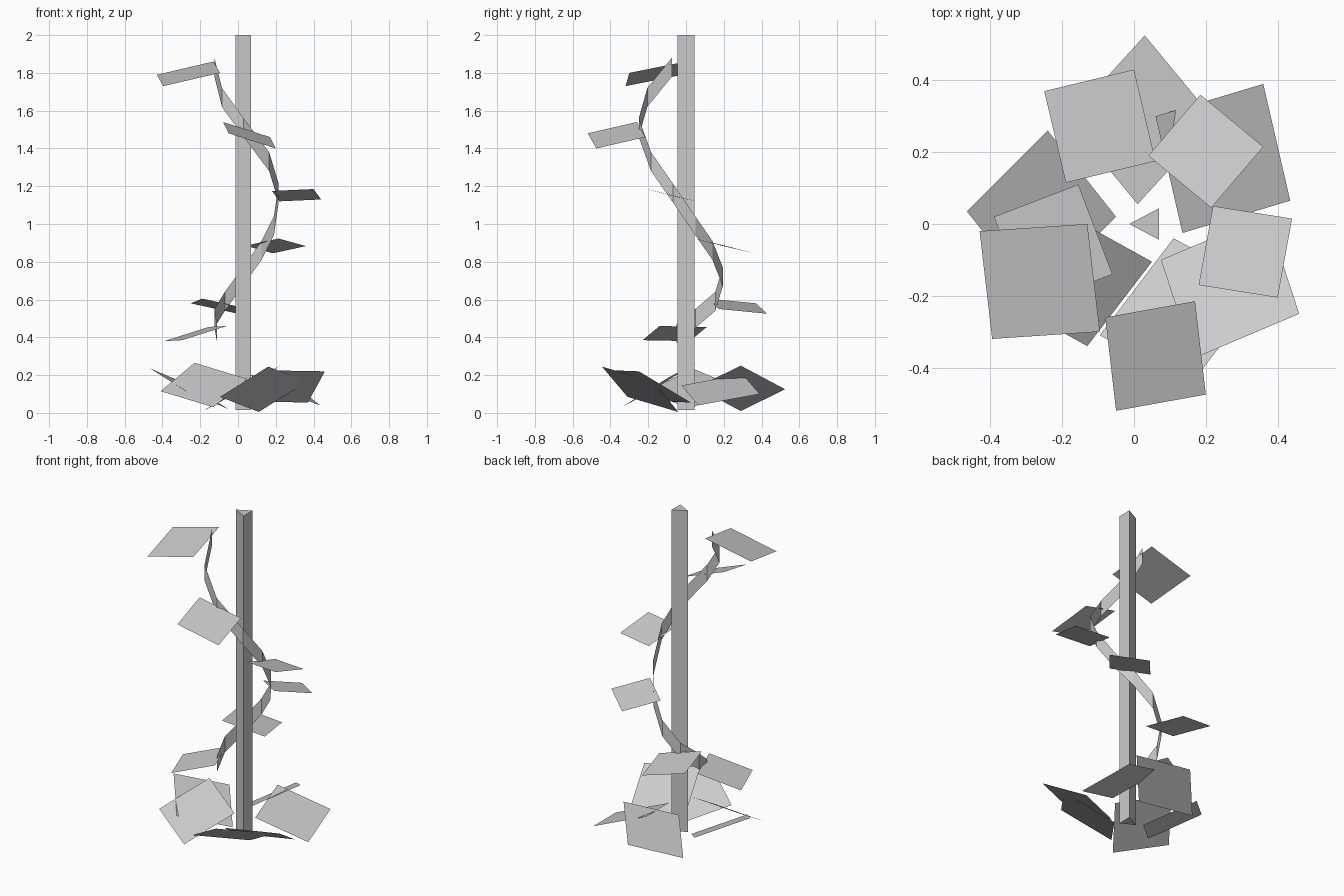
import bpy
from mathutils import Vector


def mesh_object(name, verts, faces):
    me = bpy.data.meshes.new(name)
    me.from_pydata([tuple(v) for v in verts], [], faces)
    me.update()
    ob = bpy.data.objects.new(name, me)
    bpy.context.collection.objects.link(ob)
    return ob


def leaf(name, a, b, c):
    """Flat four-sided card from three corners in order."""
    a, b, c = Vector(a), Vector(b), Vector(c)
    pts = [a, b, c, a + c - b]
    order = (0, 1, 2, 3)
    if (b - a).cross(c - b).z < 0:   # keep the upper side facing up
        order = (3, 2, 1, 0)
    return mesh_object(name, pts, [order])


# Three-sided support pole
tri = [(-0.013, 0), (0.07, -0.044), (0.07, 0.044)]
mesh_object("pole", [(x, y, z) for z in (0.015, 2.0) for x, y in tri],
            [(2, 1, 0), (3, 4, 5), (0, 1, 4, 3), (1, 2, 5, 4), (2, 0, 3, 5)])

# Climbing vine: upright ribbon winding once round the pole
path = [(-0.11, -0.05, 0.42), (-0.125, 0.05, 0.50), (-0.07, 0.155, 0.59),
        (0.025, 0.195, 0.72), (0.125, 0.14, 0.86), (0.19, 0.05, 0.99),
        (0.215, -0.07, 1.165), (0.165, -0.185, 1.33), (0.03, -0.25, 1.51),
        (-0.085, -0.205, 1.67), (-0.125, -0.075, 1.83)]
half = 0.05
verts = [(x, y, z + s * half) for x, y, z in path for s in (-1, 1)]
mesh_object("vine", verts, [(2 * i, 2 * i + 1, 2 * i + 3, 2 * i + 2)
                            for i in range(len(path) - 1)])

# Leaves along the vine, top to bottom
vine_leaves = [
    ((-0.43, -0.02, 1.79), (-0.13, 0.0, 1.86), (-0.095, -0.30, 1.80)),
    ((-0.08, -0.26, 1.54), (0.17, -0.215, 1.46), (0.20, -0.475, 1.40)),
    ((0.22, 0.05, 1.12), (0.44, 0.015, 1.13), (0.40, -0.205, 1.185)),
    ((0.04, 0.19, 0.885), (0.185, 0.36, 0.845), (0.36, 0.215, 0.883)),
    ((-0.25, 0.37, 0.58), (0.0, 0.43, 0.525), (0.06, 0.175, 0.55)),
    ((-0.39, 0.02, 0.38), (-0.155, 0.11, 0.455), (-0.06, -0.14, 0.46)),
]
for i, c in enumerate(vine_leaves):
    leaf(f"vine_leaf_{i + 1}", *c)

# Larger leaves in a rosette round the base
base_leaves = [
    ((0.03, 0.525, 0.125), (0.224, 0.29, 0.25), (0.01, 0.055, 0.135)),
    ((0.36, 0.39, 0.10), (0.435, 0.065, 0.04), (0.135, -0.025, 0.145)),
    ((-0.24, 0.26, 0.14), (-0.465, 0.035, 0.235), (-0.275, -0.205, 0.115)),
    ((0.05, -0.105, 0.18), (-0.13, -0.34, 0.03), (-0.41, -0.185, 0.115)),
    ((0.11, -0.04, 0.005), (-0.095, -0.31, 0.085), (0.16, -0.445, 0.245)),
    ((0.46, -0.25, 0.22), (0.37, 0.025, 0.055), (0.075, -0.10, 0.06)),
]
for i, c in enumerate(base_leaves):
    leaf(f"base_leaf_{i + 1}", *c)
